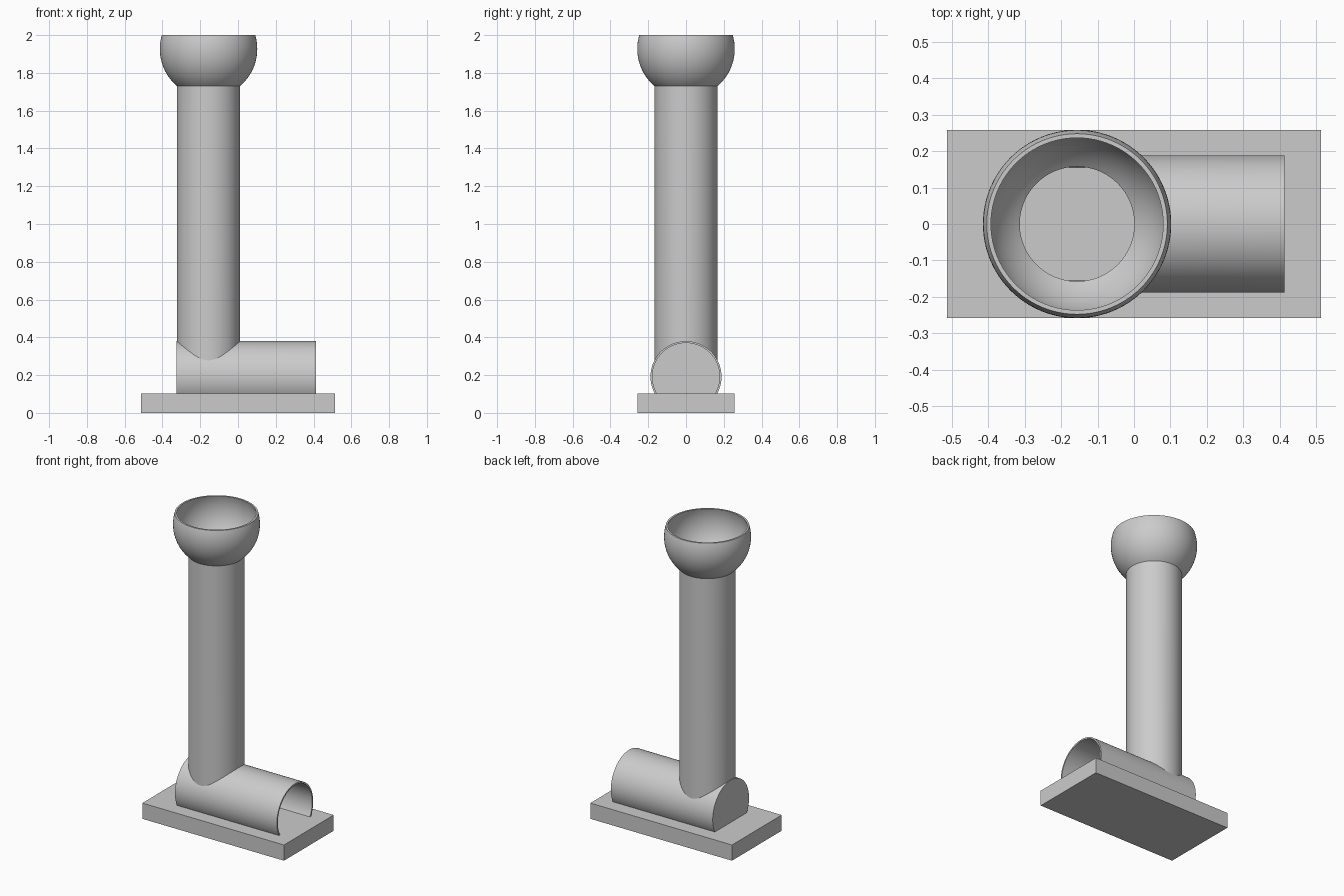
import bpy, bmesh, math
from mathutils import Matrix

if "Cube" in bpy.data.objects:
    bpy.data.objects.remove(bpy.data.objects["Cube"])

grey = bpy.data.materials.new("plain grey")
grey.diffuse_color = (0.6, 0.6, 0.6, 1)
grey.use_nodes = True
grey.node_tree.nodes["Principled BSDF"].inputs["Base Color"].default_value = grey.diffuse_color

SEG = 96
PLATE_TOP = 0.103
TX = -0.156                 # axis of the upright tube
PZ, PR, PI = 0.192, 0.188, 0.178   # lying tube: height, outer and inner radius
TR, TI = 0.167, 0.157       # upright tube radii
BZ, BR, BI = 1.927, 0.258, 0.247   # bowl centre height and radii


def finish(name, bm, helper=False):
    bmesh.ops.recalc_face_normals(bm, faces=bm.faces)
    me = bpy.data.meshes.new(name)
    bm.to_mesh(me)
    bm.free()
    me.materials.append(grey)
    ob = bpy.data.objects.new(name, me)
    bpy.context.collection.objects.link(ob)
    ob.hide_render = helper
    return ob


def box(name, x0, x1, y, z0, z1, helper=False):
    bm = bmesh.new()
    m = Matrix.Translation(((x0 + x1) / 2, 0, (z0 + z1) / 2)) @ Matrix.Diagonal((x1 - x0, 2 * y, z1 - z0, 1))
    bmesh.ops.create_cube(bm, size=1, matrix=m)
    return finish(name, bm, helper)


def lathe(name, profile, matrix, helper=False):
    """Spin a closed (radius, height) profile around z, then place it."""
    bm = bmesh.new()
    vs = [bm.verts.new((r, 0, z)) for r, z in profile]
    edges = [bm.edges.new((vs[i], vs[(i + 1) % len(vs)])) for i in range(len(vs))]
    bmesh.ops.spin(bm, geom=vs + edges, cent=(0, 0, 0), axis=(0, 0, 1),
                   angle=2 * math.pi, steps=SEG, use_merge=True)
    bmesh.ops.remove_doubles(bm, verts=bm.verts, dist=1e-5)
    loose = [e for e in bm.edges if not e.link_faces]
    bmesh.ops.delete(bm, geom=loose, context='EDGES')
    bmesh.ops.transform(bm, matrix=matrix, verts=bm.verts)
    return finish(name, bm, helper)


def cylinder(name, r, a, b, matrix):
    bm = bmesh.new()
    bmesh.ops.create_cone(bm, cap_ends=True, segments=SEG, radius1=r, radius2=r, depth=b - a,
                          matrix=matrix @ Matrix.Translation((0, 0, (a + b) / 2)))
    return finish(name, bm, True)


def cut(ob, *cutters):
    bpy.context.view_layer.objects.active = ob
    for c in cutters:
        mod = ob.modifiers.new("cut", 'BOOLEAN')
        mod.operation, mod.solver, mod.object = 'DIFFERENCE', 'EXACT', c
        bpy.ops.object.modifier_apply(modifier=mod.name)


def arc(radius, r_low, n=20):
    """Bowl profile from the neck radius up to the rim at z = 2."""
    a0 = -math.acos(r_low / radius)
    a1 = math.asin((2 - BZ) / radius)
    return [(radius * math.cos(a0 + (a1 - a0) * i / n), BZ + radius * math.sin(a0 + (a1 - a0) * i / n))
            for i in range(n + 1)]


upright = Matrix.Translation((TX, 0, 0))
lying = Matrix.Translation((0, 0, PZ)) @ Matrix.Rotation(math.pi / 2, 4, 'Y')

# Base plate
plate = box("base_plate", -0.513, 0.513, 0.257, 0, PLATE_TOP)

# Upright tube flaring into the open bowl
tower = lathe("upright_tube_and_bowl",
              [(TR, 0.2)] + arc(BR, TR) + arc(BI, TI)[::-1] + [(TI, 0.2)], upright)

# Lying tube, open on the right and closed on the left
pipe = lathe("lying_tube", [(0, -0.325), (PR, -0.325), (PR, 0.413), (PI, 0.413), (PI, -0.315), (0, -0.315)],
             lying)

# Clear the passage between the tubes and trim the lying tube at the plate
bore = cylinder("upright_bore_cutter", TI, 0.2, 0.6, upright)
hollow = cylinder("lying_bore_cutter", PI, -0.315, 0.6, lying)
below = box("trim_cutter", -1, 1, 1, -0.5, PLATE_TOP - 0.001, True)
cut(tower, hollow)
cut(pipe, bore, below)
for helper in (bore, hollow, below):
    bpy.data.objects.remove(helper)

# Smooth curves, sharp rims
for ob in (tower, pipe):
    bpy.ops.object.select_all(action='DESELECT')
    ob.select_set(True)
    bpy.context.view_layer.objects.active = ob
    bpy.ops.object.shade_smooth_by_angle(angle=math.radians(30))
